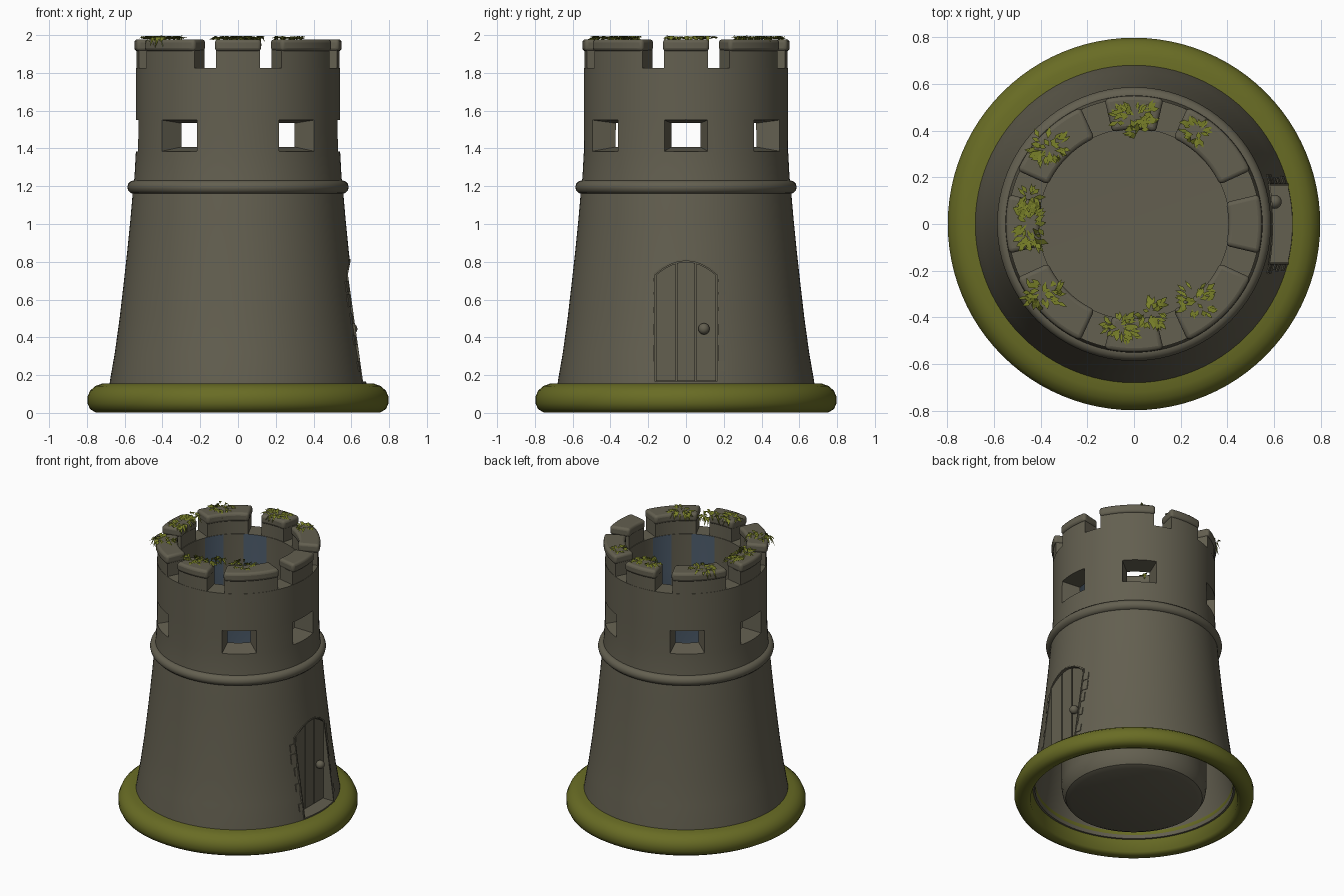
import bpy, bmesh, math, random
from mathutils import Vector, Matrix

if "Cube" in bpy.data.objects:
    bpy.data.objects.remove(bpy.data.objects["Cube"])
random.seed(4)


def material(name, rgb):
    m = bpy.data.materials.new(name)
    m.diffuse_color = (*rgb, 1)
    m.use_nodes = True
    m.node_tree.nodes["Principled BSDF"].inputs["Base Color"].default_value = m.diffuse_color
    return m


STONE = material("stone", (0.125, 0.115, 0.08))
MOSS = material("moss_green", (0.14, 0.15, 0.018))
LEAF = material("leaf_green", (0.19, 0.215, 0.022))
BLUE = material("slate_blue", (0.078, 0.112, 0.155))


def finish(name, bm, mats, smooth=35):
    bmesh.ops.remove_doubles(bm, verts=bm.verts, dist=1e-5)
    bmesh.ops.recalc_face_normals(bm, faces=bm.faces)
    me = bpy.data.meshes.new(name)
    bm.to_mesh(me)
    bm.free()
    for m in mats:
        me.materials.append(m)
    if smooth:
        me.shade_smooth()
        me.set_sharp_from_angle(angle=math.radians(smooth))
    ob = bpy.data.objects.new(name, me)
    bpy.context.collection.objects.link(ob)
    return ob


def lathe(profile, closed=False, n=96):
    bm = bmesh.new()
    rings = [[bm.verts.new((r * math.cos(2 * math.pi * i / n), r * math.sin(2 * math.pi * i / n), z))
              for i in range(n)] for r, z in profile]
    pairs = list(zip(rings, rings[1:])) + ([(rings[-1], rings[0])] if closed else [])
    for a, b in pairs:
        for i in range(n):
            j = (i + 1) % n
            bm.faces.new((a[i], a[j], b[j], b[i]))
    return bm


def loft(bm, a, b):
    # Solid between two matching outlines
    va, vb = [bm.verts.new(p) for p in a], [bm.verts.new(p) for p in b]
    bm.faces.new(va)
    bm.faces.new(vb[::-1])
    for i in range(len(va)):
        j = (i + 1) % len(va)
        bm.faces.new((va[i], vb[i], vb[j], va[j]))


# Outer wall outline, shared by the wall and the doorway
WALL = [(0.685, 0.1), (0.678, 0.17), (0.652, 0.32), (0.627, 0.5), (0.606, 0.68), (0.587, 0.85),
        (0.57, 1.02), (0.557, 1.17)]


def wall_radius(z):
    for (r0, z0), (r1, z1) in zip(WALL, WALL[1:]):
        if z <= z1:
            return r0 + (r1 - r0) * (z - z0) / (z1 - z0)
    return 0.557


# Tower: outer wall, parapet floor, inner cup and the hollow gap seen from below
shell = [(r - 0.025, z) for r, z in WALL[:-1]]
profile = [(0, 0.015), (0.42, 0.015), (0.455, 0.03), (0.475, 0.065), (0.483, 0.12), (0.483, 1.02)]
profile += shell[::-1] + WALL + [(0.548, 1.25), (0.541, 1.38), (0.54, 1.56), (0.54, 1.825), (0.408, 1.825),
           (0.41, 1.68), (0.411, 1.56), (0.413, 1.38), (0.43, 1.25), (0.455, 1.1), (0.465, 0.8),
           (0.468, 0.12), (0.455, 0.07), (0.42, 0.045), (0, 0.04)]
bm = lathe(profile)
# Blue patches on the inside wall
for f in bm.faces:
    c = f.calc_center_median()
    r = math.hypot(c.x, c.y)
    if r < 0.466 and 0.8 < c.z < 1.81 and r > 0.4:
        d = math.degrees(math.atan2(c.y, c.x))
        off = abs((d + 52 + 90) % 180 - 90)
        if 9 < off < 30 or (c.z < 1.2 and off < 30):
            f.material_index = 1
tower = finish("tower_wall", bm, [STONE, BLUE])

# Window and doorway cutters
cut = bmesh.new()
for a in (0, 54, 126, 180, 234, 306):
    rot = Matrix.Rotation(math.radians(a), 3, 'Z')
    ends = []
    for x, w, z0, z1 in ((0.34, 0.056, 1.42, 1.525), (0.60, 0.137, 1.372, 1.56)):
        ends.append([rot @ Vector(p) for p in ((x, -w, z0), (x, w, z0), (x, w, z1), (x, -w, z1))])
    loft(cut, *ends)


def arch_top(y):
    return 0.73 + 0.075 * (1 - (y / 0.165) ** 2)


def arch(y0, y1, z0, drop=0.0):
    ys = [y1 + (y0 - y1) * i / 8 for i in range(9)]
    return [(y0, z0), (y1, z0)] + [(y, arch_top(y) - drop) for y in ys]


def prism(bm, outline, x0, x1):
    loft(bm, [(x0, y, z) for y, z in outline], [(x1, y, z) for y, z in outline])


door = arch(-0.165, 0.165, 0.165)
prism(cut, door, 0.52, 0.8)
cutter = finish("opening_cutter", cut, [STONE], 0)
cutter.hide_render = True
mod = tower.modifiers.new("openings", 'BOOLEAN')
mod.object = cutter
mod.operation = 'DIFFERENCE'
mod.solver = 'EXACT'
dg = bpy.context.evaluated_depsgraph_get()
cut_mesh = bpy.data.meshes.new_from_object(tower.evaluated_get(dg))
tower.modifiers.clear()
tower.data = cut_mesh
cut_mesh.shade_smooth()
cut_mesh.set_sharp_from_angle(angle=math.radians(30))
bpy.data.objects.remove(cutter)

# Doorway lining from the door plane out to the sloping wall
bm = bmesh.new()
for k in range(len(door)):
    pts = []
    for y, z in (door[k], door[(k + 1) % len(door)]):
        pts.append((y, z, math.sqrt(wall_radius(z) ** 2 - y * y) + 0.004))
    (ya, za, xa), (yb, zb, xb) = pts

    def grow(y, z):
        return y * 1.05, 0.45 + (z - 0.45) * 1.025
    (yc, zc), (yd, zd) = grow(ya, za), grow(yb, zb)
    loft(bm, [(0.555, ya, za), (0.555, yb, zb), (0.555, yd, zd), (0.555, yc, zc)],
         [(xa, ya, za), (xb, yb, zb), (xb, yd, zd), (xa, yc, zc)])
finish("door_surround", bm, [STONE], 30)

# Small stones standing proud beside the door
bm = bmesh.new()
for side in (-1, 1):
    for z in (0.22, 0.36, 0.47, 0.56, 0.64):
        y0, y1, h = side * 0.17, side * random.uniform(0.195, 0.215), random.uniform(0.05, 0.07)
        q = [(y0, z), (y1, z), (y1, z + h), (y0, z + h)]
        loft(bm, [(0.56, y, zz) for y, zz in q],
             [(math.sqrt(wall_radius(zz) ** 2 - y * y) + 0.005, y, zz) for y, zz in q])
finish("door_side_stones", bm, [STONE], 30)

# Door planks, backing and knob
bm = bmesh.new()
prism(bm, door, 0.55, 0.565)
for y0, y1 in ((-0.16, -0.055), (-0.047, 0.047), (0.055, 0.16)):
    prism(bm, arch(y0, y1, 0.17, 0.006), 0.56, 0.582)
finish("door_planks", bm, [STONE], 30)
bm = bmesh.new()
bmesh.ops.create_uvsphere(bm, u_segments=20, v_segments=12, radius=0.03,
                          matrix=Matrix.Translation((0.602, 0.095, 0.445)))
finish("door_knob", bm, [STONE], 60)

# Rounded band around the tower
ring = [(0.55 + 0.036 * math.cos(t * math.pi / 6), 1.195 + 0.036 * math.sin(t * math.pi / 6)) for t in range(12)]
finish("stone_band", lathe(ring, True), [STONE], 60)

# Grassy base ring
finish("grass_base", lathe([(0.69, 0.015), (0.715, 0.003), (0.755, 0.003), (0.783, 0.02), (0.797, 0.05),
                            (0.797, 0.085), (0.783, 0.118), (0.755, 0.142), (0.72, 0.155), (0.655, 0.157),
                            (0.655, 0.13), (0.68, 0.09)], True), [MOSS], 60)


# Battlements: narrow at the four sides, wide on the diagonals
def sector(bm, a, half, r0, r1, z0, z1):
    n = 10
    angs = [math.radians(a - half + 2 * half * i / n) for i in range(n + 1)]
    ol = [(r1 * math.cos(t), r1 * math.sin(t)) for t in angs] + \
         [(r0 * math.cos(t), r0 * math.sin(t)) for t in reversed(angs)]
    loft(bm, [(x, y, z0) for x, y in ol], [(x, y, z1) for x, y in ol])


bodies, caps = bmesh.new(), bmesh.new()
for i in range(8):
    half = 12.5 if i % 2 == 0 else 19.5
    sector(bodies, i * 45, half, 0.412, 0.538, 1.81, 1.93)
    sector(caps, i * 45, half + 0.8, 0.404, 0.549, 1.915, 1.978)
finish("battlements", bodies, [STONE], 30)
cap_ob = finish("battlement_caps", caps, [STONE], 50)
bev = cap_ob.modifiers.new("round", 'BEVEL')
bev.width = 0.018
bev.segments = 3
bev.limit_method = 'ANGLE'
bev.angle_limit = math.radians(40)

# Leafy tufts on the battlement tops: x, y, spread along x and y, leaf count
bm = bmesh.new()
tufts = [(0.0, 0.46, 0.08, 0.04, 45), (0.02, 0.40, 0.03, 0.02, 12), (-0.36, 0.33, 0.07, 0.05, 45),
         (-0.45, 0.0, 0.05, 0.10, 85), (-0.45, 0.11, 0.03, 0.03, 20), (-0.39, -0.30, 0.07, 0.05, 45),
         (-0.06, -0.44, 0.06, 0.04, 45), (0.07, -0.38, 0.05, 0.05, 40), (0.27, -0.33, 0.06, 0.06, 40),
         (0.27, 0.40, 0.04, 0.04, 24)]
for cx, cy, sx, sy, count in tufts:
    for _ in range(count):
        x, y = cx + random.uniform(-sx, sx) * 0.85, cy + random.uniform(-sy, sy) * 0.85
        t = math.atan2(y - cy, x - cx) + random.uniform(-0.9, 0.9)
        d, s = Vector((math.cos(t), math.sin(t), 0)), Vector((-math.sin(t), math.cos(t), 0))
        ln, w = random.uniform(0.03, 0.055), random.uniform(0.007, 0.013)
        p = Vector((x, y, random.uniform(1.978, 1.988)))
        r = math.hypot(*(p + d * ln).xy)
        droop = random.uniform(0.01, 0.05) if r > 0.55 or r < 0.41 else random.uniform(-0.01, 0.006)
        mid = p + d * ln * 0.5 + Vector((0, 0, 0.008))
        tip = p + d * ln - Vector((0, 0, droop))
        vs = [bm.verts.new((v.x, v.y, min(v.z, 2.0))) for v in (p, mid - s * w, tip, mid + s * w)]
        bm.faces.new(vs)
finish("leaf_tufts", bm, [LEAF], 0)
